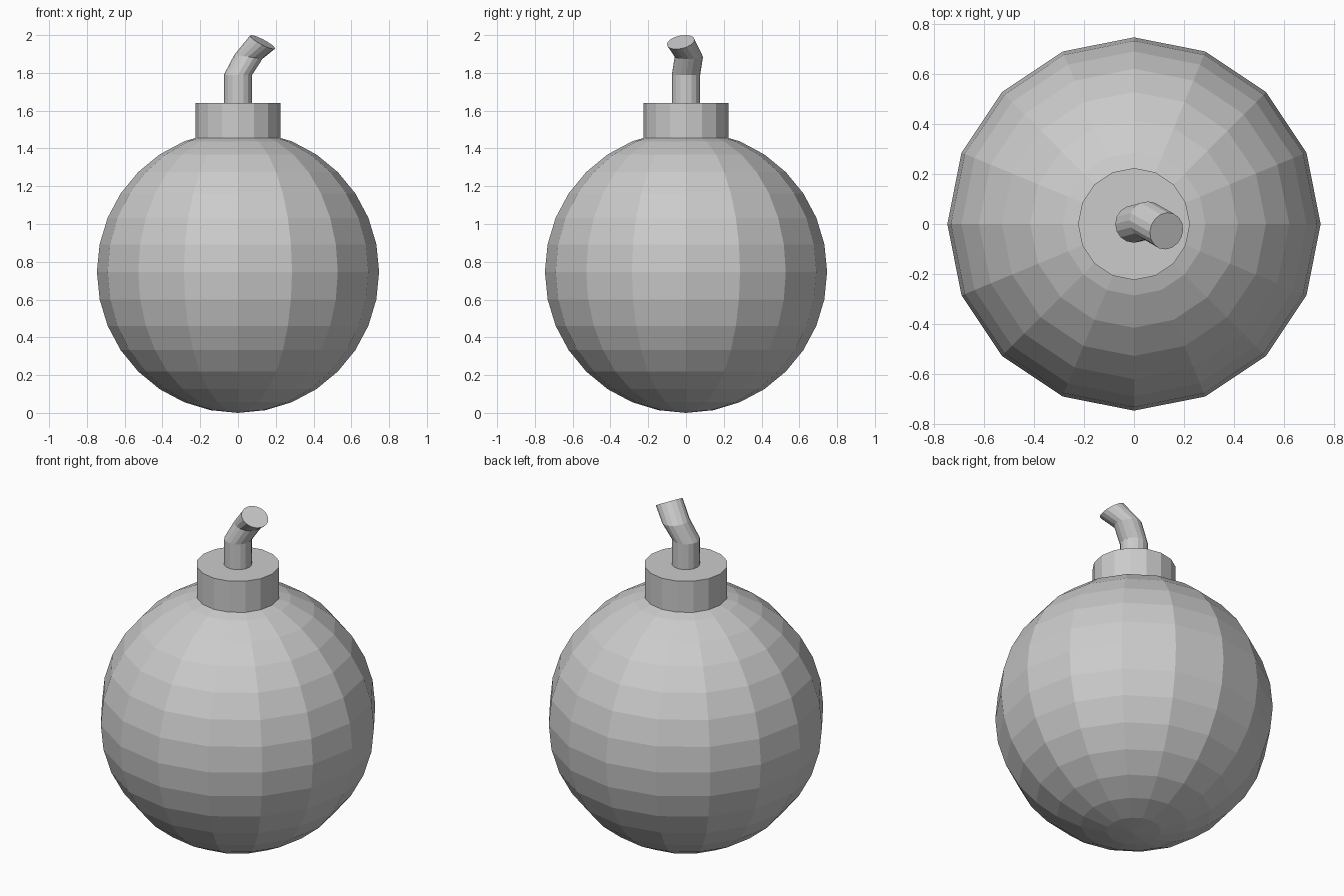
import bpy
import bmesh
from math import cos, sin, tau
from mathutils import Vector

cube = bpy.data.objects.get("Cube")
if cube:
    bpy.data.objects.remove(cube)

SIDES = 16

# Single grey material
grey = bpy.data.materials.new("plain grey")
grey.use_nodes = True
colour = (0.6, 0.6, 0.6, 1)
grey.diffuse_color = colour
grey.node_tree.nodes["Principled BSDF"].inputs["Base Color"].default_value = colour


def finish(name, bm):
    bmesh.ops.recalc_face_normals(bm, faces=bm.faces)
    mesh = bpy.data.meshes.new(name)
    bm.to_mesh(mesh)
    bm.free()
    mesh.materials.append(grey)
    obj = bpy.data.objects.new(name, mesh)
    bpy.context.collection.objects.link(obj)
    return obj


def tube(name, stations, radius):
    """Capped tube through (centre, ring normal) stations."""
    bm = bmesh.new()
    rings = []
    for centre, normal in stations:
        turn = Vector((0, 0, 1)).rotation_difference(Vector(normal))
        rings.append([
            bm.verts.new(Vector(centre) + turn @ Vector(
                (radius * cos(tau * i / SIDES), radius * sin(tau * i / SIDES), 0)))
            for i in range(SIDES)])
    for low, high in zip(rings, rings[1:]):
        for i in range(SIDES):
            j = (i + 1) % SIDES
            bm.faces.new((low[i], low[j], high[j], high[i]))
    bm.faces.new(rings[0])
    bm.faces.new(rings[-1])
    return finish(name, bm)


# Round faceted body
bm = bmesh.new()
bmesh.ops.create_uvsphere(bm, u_segments=SIDES, v_segments=SIDES, radius=0.747)
body = finish("round_body", bm)
body.location.z = 0.747

# Collar on top of the body
UP = (0, 0, 1)
tube("collar", [((0, 0, 1.455), UP), ((0, 0, 1.64), UP)], 0.224)

# Bent fuse rising from the collar
tube("fuse", [
    ((0, 0, 1.62), UP),
    ((0, 0, 1.79), UP),
    ((0.055, 0.015, 1.885), (0.15, 0, 1)),
    ((0.13, -0.028, 1.963), (0.46, -0.19, 0.87)),
], 0.075)
